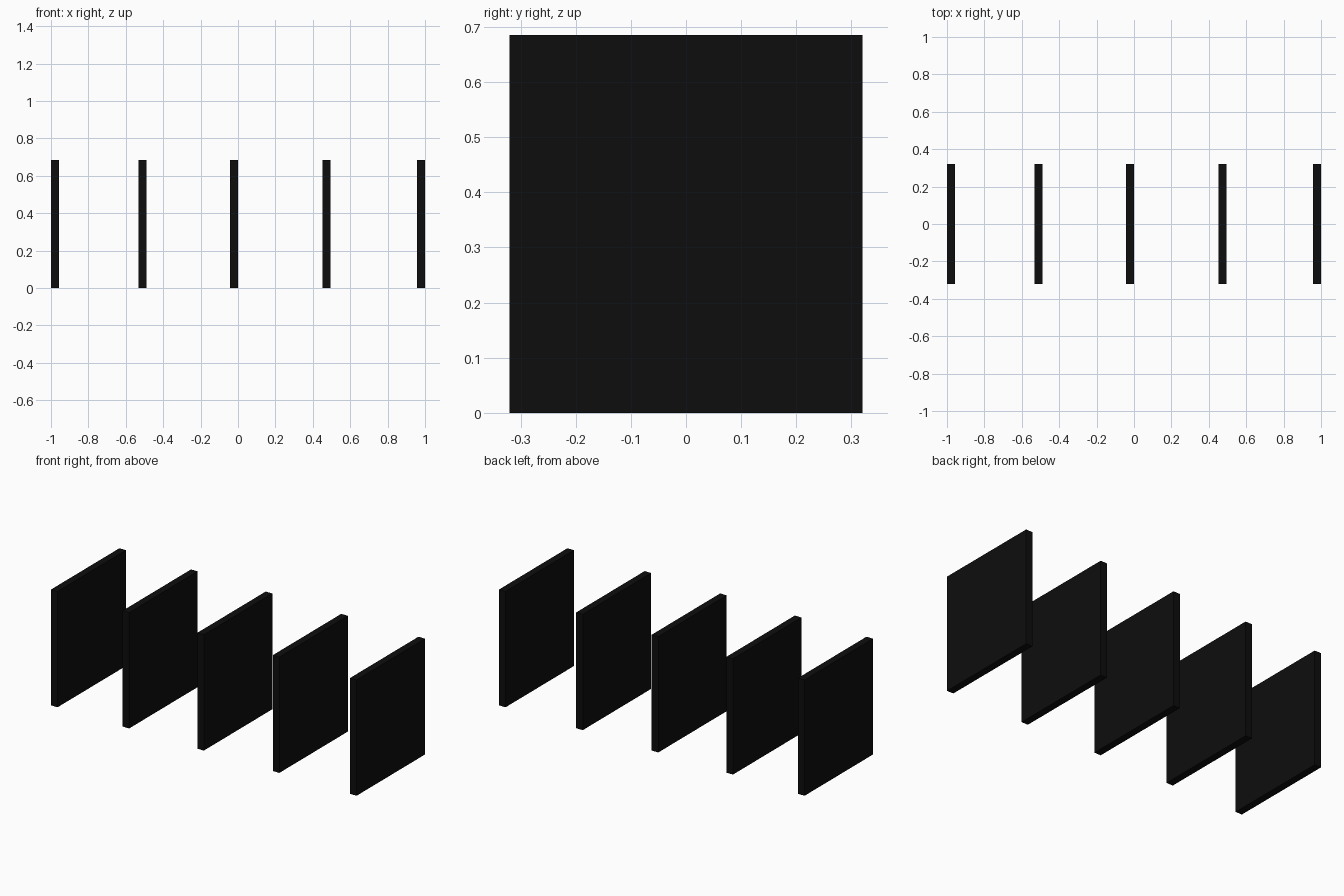
import bpy

if "Cube" in bpy.data.objects:
    bpy.data.objects.remove(bpy.data.objects["Cube"])

THICK, DEPTH, HEIGHT = 0.043, 0.64, 0.685

# Matte black finish
black = bpy.data.materials.new("black_finish")
black.diffuse_color = (0.004, 0.004, 0.004, 1)
black.use_nodes = True
black.node_tree.nodes["Principled BSDF"].inputs["Base Color"].default_value = black.diffuse_color


def panel(name, x):
    """Upright divider board whose centre plane is at x."""
    bpy.ops.mesh.primitive_cube_add(size=1, location=(x, 0, HEIGHT / 2))
    ob = bpy.context.object
    ob.name = name
    ob.scale = (THICK, DEPTH, HEIGHT)
    bpy.ops.object.transform_apply(location=False, rotation=False, scale=True)
    ob.data.materials.append(black)


# Row of five upright panels, slightly uneven spacing
for i, x in enumerate((-0.9785, -0.51, -0.021, 0.473, 0.9785), 1):
    panel(f"upright_panel_{i}", x)
